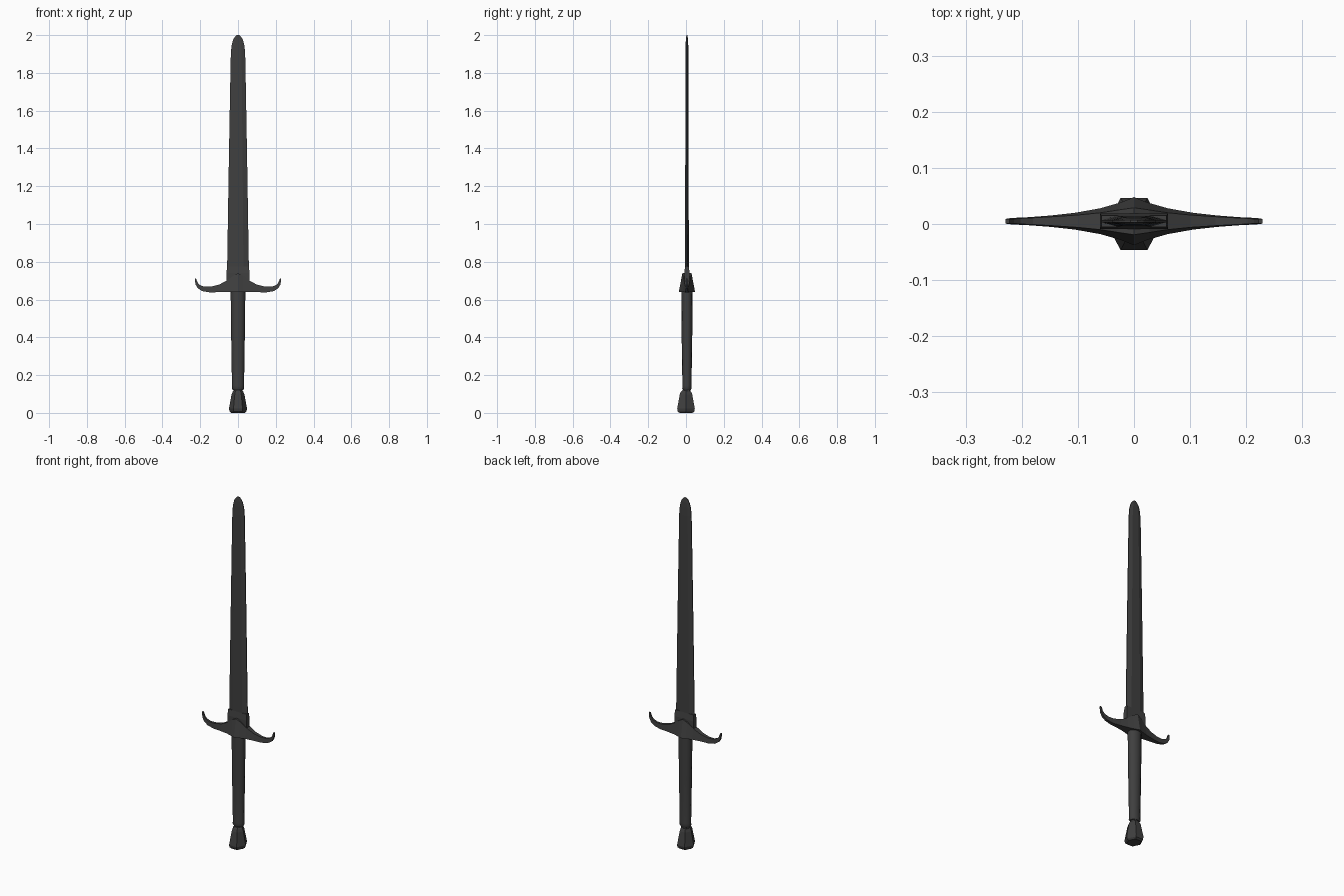
import bpy, bmesh, math

if "Cube" in bpy.data.objects:
    bpy.data.objects.remove(bpy.data.objects["Cube"])

CY = 0.005  # common y of blade, guard and grip

mat = bpy.data.materials.new("dark_steel")
mat.diffuse_color = (0.05, 0.05, 0.05, 1)
mat.use_nodes = True
mat.node_tree.nodes["Principled BSDF"].inputs["Base Color"].default_value = mat.diffuse_color


def loft(name, rings, smooth=None):
    """Skin a list of equally sized point rings and cap both ends."""
    bm = bmesh.new()
    vs = [[bm.verts.new(p) for p in ring] for ring in rings]
    n = len(vs[0])
    for a, b in zip(vs, vs[1:]):
        for i in range(n):
            j = (i + 1) % n
            bm.faces.new((a[i], a[j], b[j], b[i]))
    bm.faces.new(vs[0][::-1])
    bm.faces.new(vs[-1])
    bmesh.ops.recalc_face_normals(bm, faces=bm.faces)
    me = bpy.data.meshes.new(name)
    bm.to_mesh(me)
    bm.free()
    me.materials.append(mat)
    ob = bpy.data.objects.new(name, me)
    bpy.context.collection.objects.link(ob)
    if smooth:
        bpy.context.view_layer.objects.active = ob
        ob.select_set(True)
        bpy.ops.object.shade_smooth_by_angle(angle=math.radians(smooth))
        ob.select_set(False)
    return ob


def ellipse(n, rx, ry, z, cy=CY, phase=0.0):
    return [(rx * math.cos(2 * math.pi * i / n + phase),
             cy + ry * math.sin(2 * math.pi * i / n + phase), z) for i in range(n)]


def blade_section(z, w, t, edge=0.002):
    # flattened section with a thin edge and a wide central face
    half = [(-w, -edge), (-0.5 * w, -t), (0.5 * w, -t), (w, -edge)]
    return [(x, CY + y, z) for x, y in half] + [(-x, CY - y, z) for x, y in half]


# Blade with slow taper and rounded tip
loft("blade", [blade_section(*s) for s in [
    (0.66, 0.058, 0.010), (0.80, 0.057, 0.010), (1.30, 0.049, 0.009),
    (1.70, 0.042, 0.008), (1.90, 0.038, 0.0075), (1.945, 0.034, 0.007),
    (1.975, 0.026, 0.006), (1.99, 0.017, 0.004), (2.0, 0.006, 0.002)]])

# Thicker block at the blade root
loft("blade_collar", [[(-w, CY - t, z), (w, CY - t, z), (w, CY + t, z), (-w, CY + t, z)]
                      for z, w, t in [(0.66, 0.061, 0.014), (0.74, 0.061, 0.014), (0.775, 0.058, 0.010)]])

# Cross guard: bottom point, top point, half depth at bottom and top
arm = [
    (0.000, 0.640, 0.000, 0.740, 0.043, 0.024),
    (0.025, 0.640, 0.028, 0.725, 0.033, 0.020),
    (0.060, 0.640, 0.060, 0.700, 0.023, 0.015),
    (0.105, 0.639, 0.100, 0.679, 0.015, 0.011),
    (0.150, 0.638, 0.145, 0.668, 0.010, 0.008),
    (0.190, 0.645, 0.180, 0.668, 0.007, 0.006),
    (0.213, 0.660, 0.202, 0.677, 0.006, 0.005),
    (0.225, 0.680, 0.214, 0.690, 0.005, 0.004),
    (0.229, 0.712, 0.222, 0.712, 0.004, 0.004)]


def guard_section(s, side):
    xb, zb, xt, zt, yb, yt = s
    return [(side * xb, CY - yb, zb), (side * xb, CY + yb, zb),
            (side * xt, CY + yt, zt), (side * xt, CY - yt, zt)]


loft("cross_guard", [guard_section(s, -1) for s in arm[:0:-1]] + [guard_section(s, 1) for s in arm])

# Grip, with a narrow neck down to the pommel
loft("grip", [ellipse(12, rx, ry, z) for z, rx, ry in [
    (0.122, 0.028, 0.021), (0.130, 0.033, 0.025), (0.145, 0.032, 0.024),
    (0.40, 0.036, 0.028), (0.645, 0.039, 0.030)]], 40)
loft("neck", [ellipse(8, 0.023, 0.020, z) for z in (0.10, 0.13)])

# Faceted pommel, widest near the foot
loft("pommel", [ellipse(6, r, r * 1.12, z, 0.0) for z, r in [
    (0.0, 0.036), (0.008, 0.045), (0.022, 0.048), (0.098, 0.034), (0.112, 0.028), (0.120, 0.020)]])
